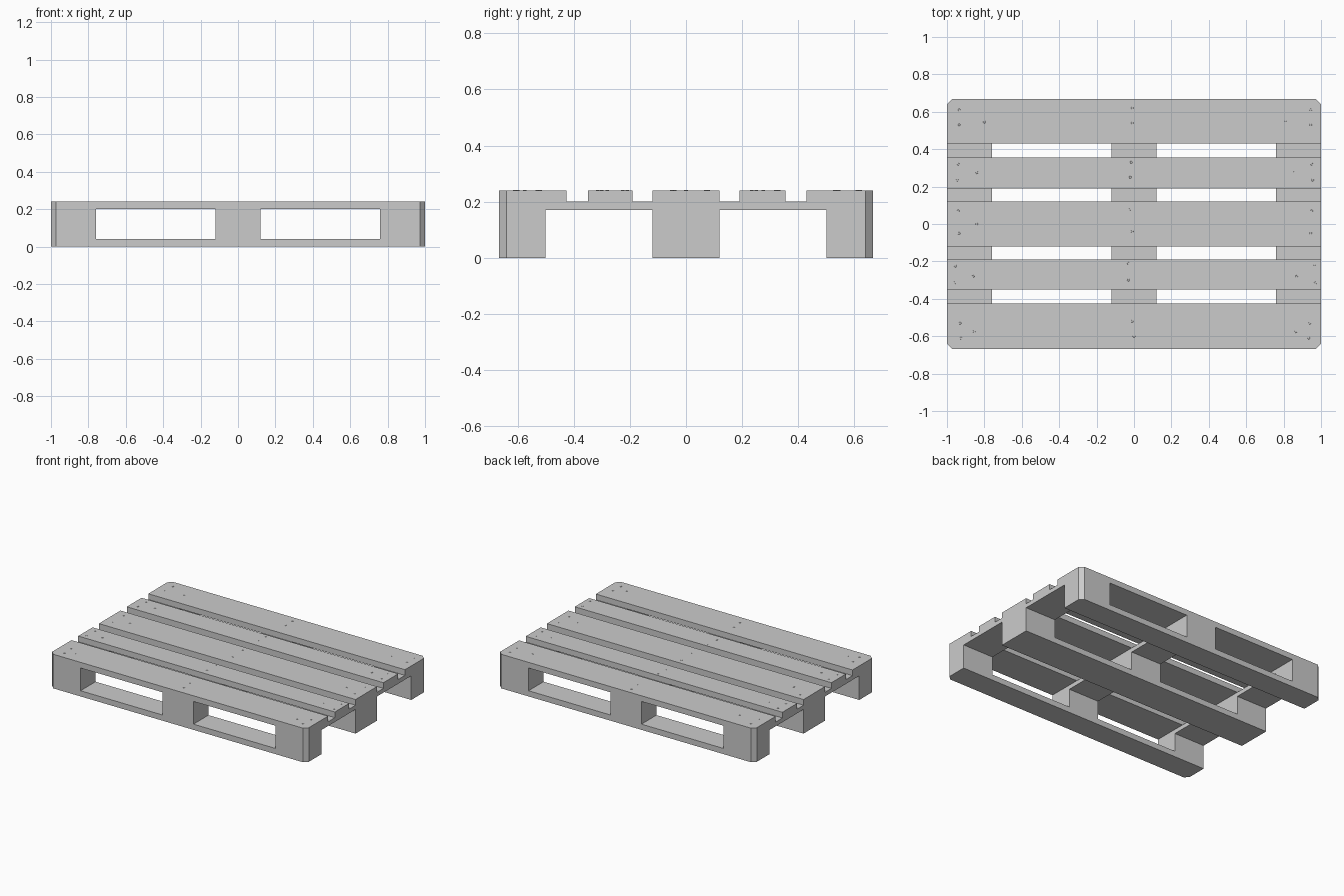
import bpy, bmesh

if "Cube" in bpy.data.objects:
    bpy.data.objects.remove(bpy.data.objects["Cube"])

X, Y = 1.0, 0.667          # half length and half width
CHAMFER = 0.027


def board(name, x, y, z):
    """Box from ranges; vertical edges on the pallet's outer corners are chamfered."""
    bm = bmesh.new()
    bmesh.ops.create_cube(bm, size=1)
    for v in bm.verts:
        v.co = [r[0] if c < 0 else r[1] for c, r in zip(v.co, (x, y, z))]
    corners = [e for e in bm.edges
               if all(abs(abs(v.co.x) - X) < 1e-4 and abs(abs(v.co.y) - Y) < 1e-4
                      for v in e.verts)
               and abs(e.verts[0].co.z - e.verts[1].co.z) > 1e-4]
    if corners:
        bmesh.ops.bevel(bm, geom=corners, offset=CHAMFER, segments=1, affect='EDGES')
    bmesh.ops.recalc_face_normals(bm, faces=bm.faces)
    return to_object(name, bm)


def to_object(name, bm):
    mesh = bpy.data.meshes.new(name)
    bm.to_mesh(mesh)
    bm.free()
    obj = bpy.data.objects.new(name, mesh)
    bpy.context.collection.objects.link(obj)
    return obj


columns = {"left": (-X, -0.76), "middle": (-0.12, 0.12), "right": (0.76, X)}
rows = {"front": (-Y, -0.50), "middle": (-0.12, 0.12), "back": (0.50, Y)}
deck = [(-Y, -0.425), (-0.35, -0.19), (-0.12, 0.12), (0.19, 0.355), (0.43, Y)]

# Deck boards running lengthwise
for i, y in enumerate(deck):
    board(f"deck_board_{i + 1}", (-X, X), y, (0.20, 0.24))

# Cross boards under the deck
for cname, x in columns.items():
    board(f"{cname}_cross_board", x, (-Y, Y), (0.17, 0.20))

# Bottom runners and the blocks standing on them
for rname, y in rows.items():
    board(f"{rname}_runner", (-X, X), y, (0.0, 0.04))
    for cname, x in columns.items():
        board(f"{rname}_{cname}_block", x, y, (0.04, 0.17))

# Nail heads: end nails are repeated on the right, centre nails are not
end_nails = [(-0.935, 0.61), (-0.935, 0.53), (-0.80, 0.545),
             (-0.94, 0.32), (-0.945, 0.235), (-0.84, 0.275),
             (-0.94, 0.07), (-0.935, -0.05), (-0.84, 0.0),
             (-0.955, -0.225), (-0.96, -0.315), (-0.86, -0.28),
             (-0.93, -0.53), (-0.925, -0.61), (-0.855, -0.575)]
centre_nails = [(-0.01, 0.62), (-0.01, 0.54), (-0.015, 0.33), (-0.02, 0.25),
                (-0.02, 0.08), (-0.01, -0.04), (-0.03, -0.21), (-0.03, -0.30),
                (-0.01, -0.52), (0.0, -0.60)]
nails = end_nails + [(0.01 - x, y) for x, y in end_nails] + centre_nails
bm = bmesh.new()
for x, y in nails:
    head = bmesh.ops.create_cone(bm, cap_ends=True, segments=8,
                                 radius1=0.007, radius2=0.006, depth=0.002)
    bmesh.ops.translate(bm, verts=head["verts"], vec=(x, y, 0.2405))
to_object("nail_heads", bm)
